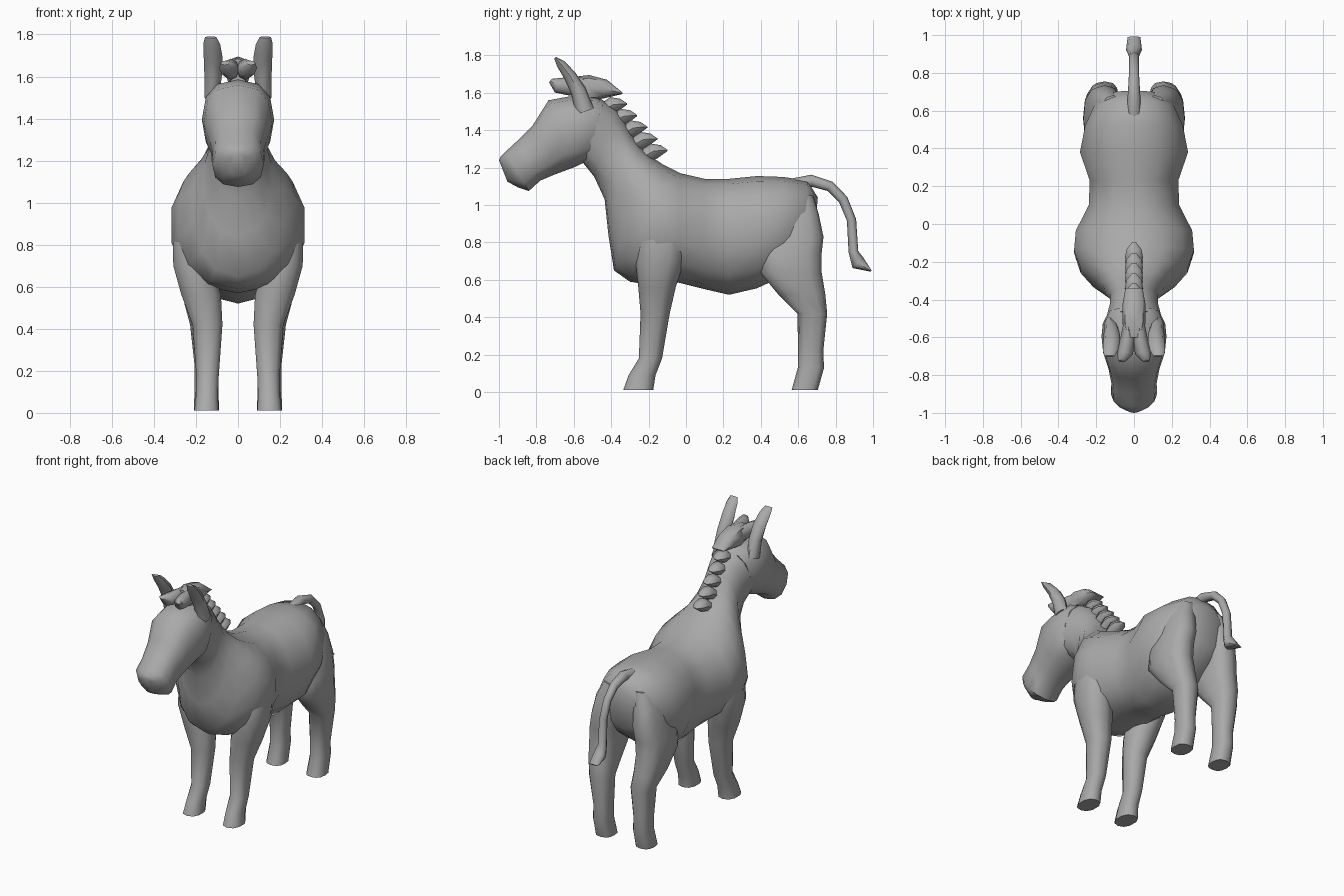
import bpy, bmesh, math
from mathutils import Vector

GREY = bpy.data.materials.new("coat grey")
GREY.diffuse_color = (0.4, 0.4, 0.4, 1)


def loft(name, rings, sides=10, power=1.0, mirror=False, angle=50):
    """Skin a run of (centre, half-width vector, half-height vector) rings."""
    def sup(t):
        return math.copysign(abs(t) ** power, t)
    bm = bmesh.new()
    loops = []
    for c, u, v in rings:
        loop = []
        for i in range(sides):
            a = 2 * math.pi * i / sides
            loop.append(bm.verts.new(Vector(c) + Vector(u) * sup(math.sin(a))
                                     + Vector(v) * sup(math.cos(a))))
        loops.append(loop)
    for a, b in zip(loops, loops[1:]):
        for i in range(sides):
            j = (i + 1) % sides
            bm.faces.new((a[i], a[j], b[j], b[i]))
    bm.faces.new(loops[0])
    bm.faces.new(loops[-1])
    bmesh.ops.recalc_face_normals(bm, faces=bm.faces)
    me = bpy.data.meshes.new(name)
    bm.to_mesh(me)
    bm.free()
    me.materials.append(GREY)
    ob = bpy.data.objects.new(name, me)
    bpy.context.collection.objects.link(ob)
    if mirror:
        ob.modifiers.new("mirror", 'MIRROR')
    bpy.ops.object.select_all(action='DESELECT')
    ob.select_set(True)
    bpy.context.view_layer.objects.active = ob
    bpy.ops.object.shade_smooth_by_angle(angle=math.radians(angle))
    return ob


def section(ty, tz, by, bz, hw):
    """Ring between a top point and a bottom point on the centre plane."""
    t, b = Vector((0, ty, tz)), Vector((0, by, bz))
    return (t + b) / 2, (hw, 0, 0), (t - b) / 2


def level(z, y, ry, x, rx):
    """Horizontal ring for a leg."""
    return (x, y, z), (rx, 0, 0), (0, ry, 0)


def along(points):
    """Rings square to a path of (x, y, z, half width, half thickness)."""
    out = []
    for i, (x, y, z, w, t) in enumerate(points):
        a, b = points[max(i - 1, 0)], points[min(i + 1, len(points) - 1)]
        d = Vector((0, b[1] - a[1], b[2] - a[2])).normalized()
        out.append(((x, y, z), (w, 0, 0), (0, -d.z * t, d.y * t)))
    return out


# Trunk and neck, from the rump to behind the ears
loft("body", [section(*s) for s in (
    (.705, 1.04, .68, .78, .12), (.65, 1.13, .62, .70, .21),
    (.52, 1.15, .52, .62, .265), (.38, 1.155, .38, .555, .293),
    (.23, 1.14, .23, .52, .24), (.10, 1.14, .10, .55, .245),
    (-.03, 1.17, -.04, .585, .315), (-.12, 1.215, -.17, .57, .325),
    (-.19, 1.26, -.30, .59, .29), (-.25, 1.32, -.385, .65, .22),
    (-.29, 1.38, -.415, .84, .165), (-.33, 1.45, -.435, 1.03, .13),
    (-.38, 1.52, -.49, 1.15, .13), (-.46, 1.57, -.55, 1.225, .15))],
    sides=14, power=.92)

# Head, from the poll to the pointed muzzle
loft("head", [section(*s) for s in (
    (-.44, 1.555, -.53, 1.23, .145), (-.49, 1.58, -.56, 1.22, .165),
    (-.60, 1.585, -.59, 1.205, .172), (-.735, 1.56, -.63, 1.19, .163),
    (-.82, 1.425, -.71, 1.16, .135), (-.90, 1.345, -.78, 1.13, .12),
    (-.965, 1.285, -.84, 1.075, .122), (-.99, 1.26, -.90, 1.095, .085),
    (-1.0, 1.24, -.955, 1.125, .03))], sides=12, power=.82)

# Legs
loft("front_leg", [level(*s) for s in (
    (.012, -.255, .08, .15, .06), (.09, -.235, .072, .147, .054),
    (.18, -.19, .062, .145, .056), (.42, -.165, .078, .145, .074),
    (.56, -.155, .10, .175, .098), (.70, -.14, .13, .212, .10),
    (.84, -.125, .13, .225, .088), (.98, -.12, .09, .22, .06))],
    power=.85, mirror=True)
loft("hind_leg", [level(*s) for s in (
    (.012, .635, .07, .15, .06), (.13, .668, .07, .15, .056),
    (.22, .667, .067, .15, .056), (.42, .675, .08, .155, .073),
    (.52, .62, .125, .17, .085), (.64, .56, .165, .175, .095),
    (.74, .56, .165, .17, .098), (.83, .58, .155, .155, .09),
    (.95, .58, .13, .14, .08), (1.05, .58, .10, .11, .06))],
    sides=12, power=.78, mirror=True)

# Tail with a wedge-shaped tuft
loft("tail", along([
    (0, .56, 1.10, .04, .04), (0, .67, 1.13, .034, .032),
    (0, .77, 1.10, .028, .028), (0, .84, 1.03, .026, .026),
    (0, .885, .92, .026, .025), (0, .895, .75, .03, .026),
    (0, .92, .69, .042, .04), (0, .99, .647, .034, .004)]), sides=8)

# Ears
loft("ear", along([
    (.125, -.54, 1.50, .035, .05), (.118, -.575, 1.61, .042, .042),
    (.118, -.62, 1.69, .045, .034), (.125, -.67, 1.755, .04, .024),
    (.13, -.70, 1.787, .027, .006)]), sides=8, mirror=True)

# Tuft on top of the head, with two prongs over the brow
loft("crest", along([
    (0, -.34, 1.597, .045, .004), (0, -.43, 1.62, .062, .05),
    (0, -.52, 1.625, .062, .07), (0, -.60, 1.625, .045, .06)]),
    sides=8, power=.8)
loft("forelock", along([
    (.025, -.52, 1.63, .03, .05), (.035, -.62, 1.635, .04, .05),
    (.048, -.69, 1.64, .042, .04), (.062, -.725, 1.665, .02, .012)]),
    sides=8, mirror=True)

# Overlapping mane locks down the neck
for i in range(5):
    y, z = -.315 + .054 * i, 1.54 - .062 * i
    loft(f"mane_lock_{i + 1}", along([
        (0, y - .14, z - .04, .042, .034), (0, y - .075, z - .004, .047, .044),
        (0, y - .035, z, .04, .028), (0, y, z, .012, .003)]), sides=8)
